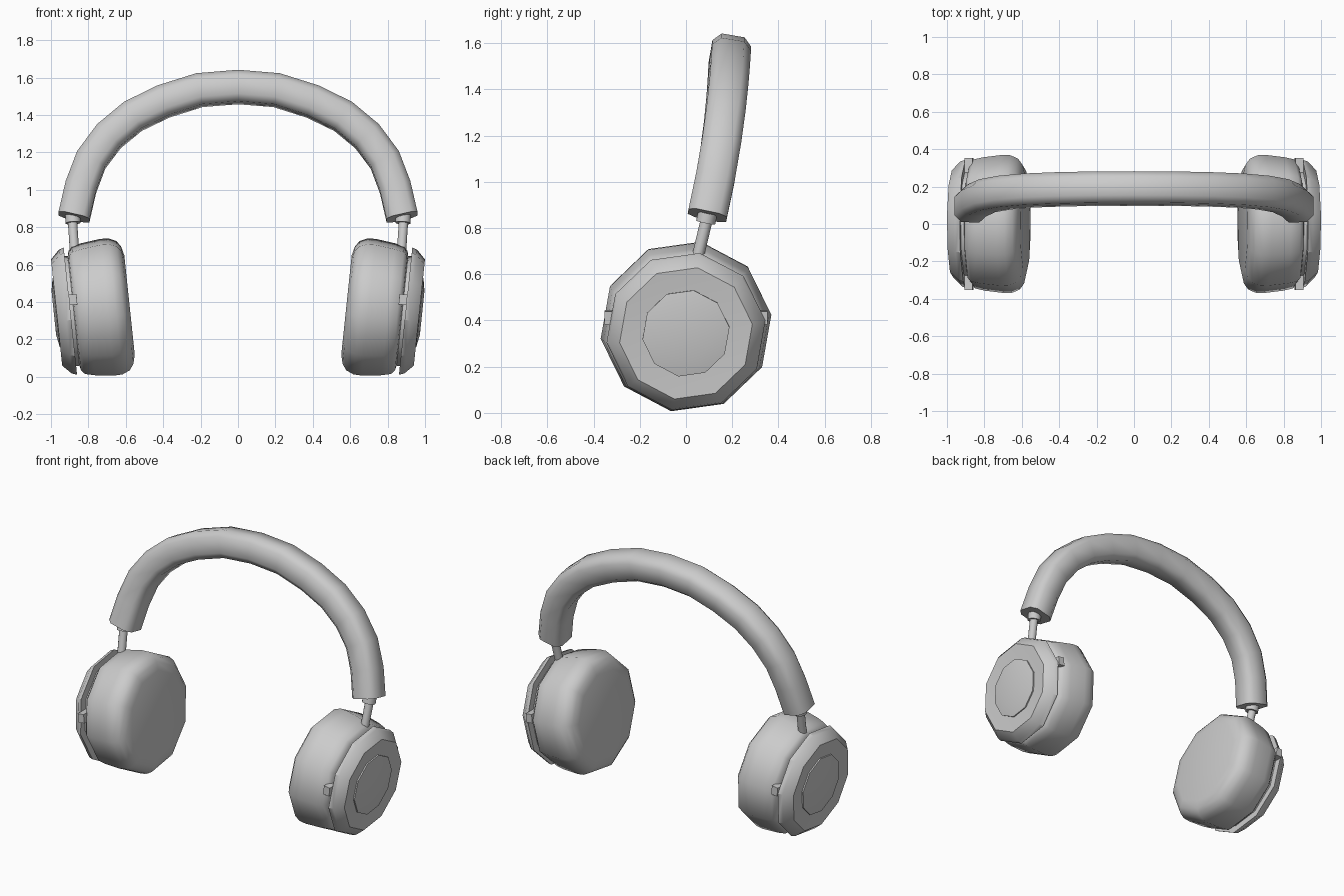
import bpy, bmesh, math
from mathutils import Vector

if "Cube" in bpy.data.objects:
    bpy.data.objects.remove(bpy.data.objects["Cube"])

TILT = math.radians(6)
AXIS = Vector((math.cos(TILT), 0, -math.sin(TILT)))   # outward axis of the ear cup
UP = Vector((math.sin(TILT), 0, math.cos(TILT)))
SIDE = Vector((0, 1, 0))
CUP = Vector((0.58, 0, 0.385))                        # centre of the inner ear face


def make(name, rings, mirror=True, angle=40):
    """Skin a list of vertex rings, cap both ends, smooth by angle."""
    bm = bmesh.new()
    rows = [[bm.verts.new(p) for p in r] for r in rings]
    n = len(rows[0])
    for a, b in zip(rows, rows[1:]):
        for i in range(n):
            j = (i + 1) % n
            bm.faces.new((a[i], a[j], b[j], b[i]))
    bm.faces.new(rows[0][::-1])
    bm.faces.new(rows[-1])
    bmesh.ops.recalc_face_normals(bm, faces=bm.faces)
    mesh = bpy.data.meshes.new(name)
    bm.to_mesh(mesh)
    bm.free()
    mesh.shade_smooth()
    mesh.set_sharp_from_angle(angle=math.radians(angle))
    ob = bpy.data.objects.new(name, mesh)
    bpy.context.collection.objects.link(ob)
    if mirror:
        ob.modifiers.new("Mirror", 'MIRROR')
    return ob


def disc(name, profile, angle=40):
    """Ten-sided turned part on the cup axis; profile is (distance, radius)."""
    angs = [math.radians(80 + 36 * k) for k in range(10)]
    return make(name, [[CUP + AXIS * t + (SIDE * math.cos(a) + UP * math.sin(a)) * r
                        for a in angs] for t, r in profile], angle=angle)


def rod(name, a, b, r, sides=10):
    """Straight round bar from a to b."""
    a, b = Vector(a), Vector(b)
    d = (b - a).normalized()
    u = d.cross(Vector((1, 0, 0))).normalized()
    v = d.cross(u)
    ring = [(u * math.cos(k * math.tau / sides) + v * math.sin(k * math.tau / sides)) * r
            for k in range(sides)]
    return make(name, [[p + q for q in ring] for p in (a, b)])


# Ear cup: soft cushion and shell, outer plate, raised hub
disc("ear_cushion", [(0, 0.27), (0.012, 0.32), (0.035, 0.353), (0.075, 0.371), (0.12, 0.373),
                     (0.225, 0.36), (0.275, 0.348), (0.295, 0.325), (0.30, 0.30), (0.33, 0.30)])
disc("outer_plate", [(0.318, 0.29), (0.318, 0.347), (0.345, 0.338), (0.392, 0.29), (0.385, 0.18)], 30)
disc("plate_hub", [(0.37, 0.19), (0.394, 0.19), (0.407, 0.12)], 30)

# Pivot pegs at the front and back of each cup
for label, s in (("front", -1), ("back", 1)):
    c = CUP + AXIS * 0.298 + UP * 0.06
    rings = [[c + SIDE * s * y + AXIS * i * 0.021 + UP * j * 0.028
              for i, j in ((-1, -1), (1, -1), (1, 1), (-1, 1))] for y in (0.27, 0.352)]
    make(label + "_pivot_peg", rings)

# Slider rod and its collar
rod("slider_rod", (0.888, 0.10, 0.88), (0.873, 0.045, 0.65), 0.026)
rod("rod_collar", (0.884, 0.094, 0.865), (0.8815, 0.085, 0.823), 0.042)

# Headband: chamfered section swept along a leaning arch
half = [(0.877, 0.855), (0.84, 1.015), (0.785, 1.16), (0.69, 1.287),
        (0.562, 1.393), (0.40, 1.472), (0.207, 1.533)]
arch = [(-x, z) for x, z in half] + [(0, 1.55)] + half[::-1]
path = []
for x, z in arch:
    h = z - 0.845
    path.append(Vector((x, 0.09 + 0.236 * h - 0.134 * h * h, z)))
W, C = 0.085, 0.05
section = [(W, C), (C, W), (-C, W), (-W, C), (-W, -C), (-C, -W), (C, -W), (W, -C)]
depth = Vector((0, 0.985, -0.17))
rings = []
for i, p in enumerate(path):
    t = (path[min(i + 1, len(path) - 1)] - path[max(i - 1, 0)]).normalized()
    n = depth.cross(t).normalized()
    v = t.cross(n)
    rings.append([p + n * a + v * b for a, b in section])
make("headband", rings, mirror=False, angle=50)
